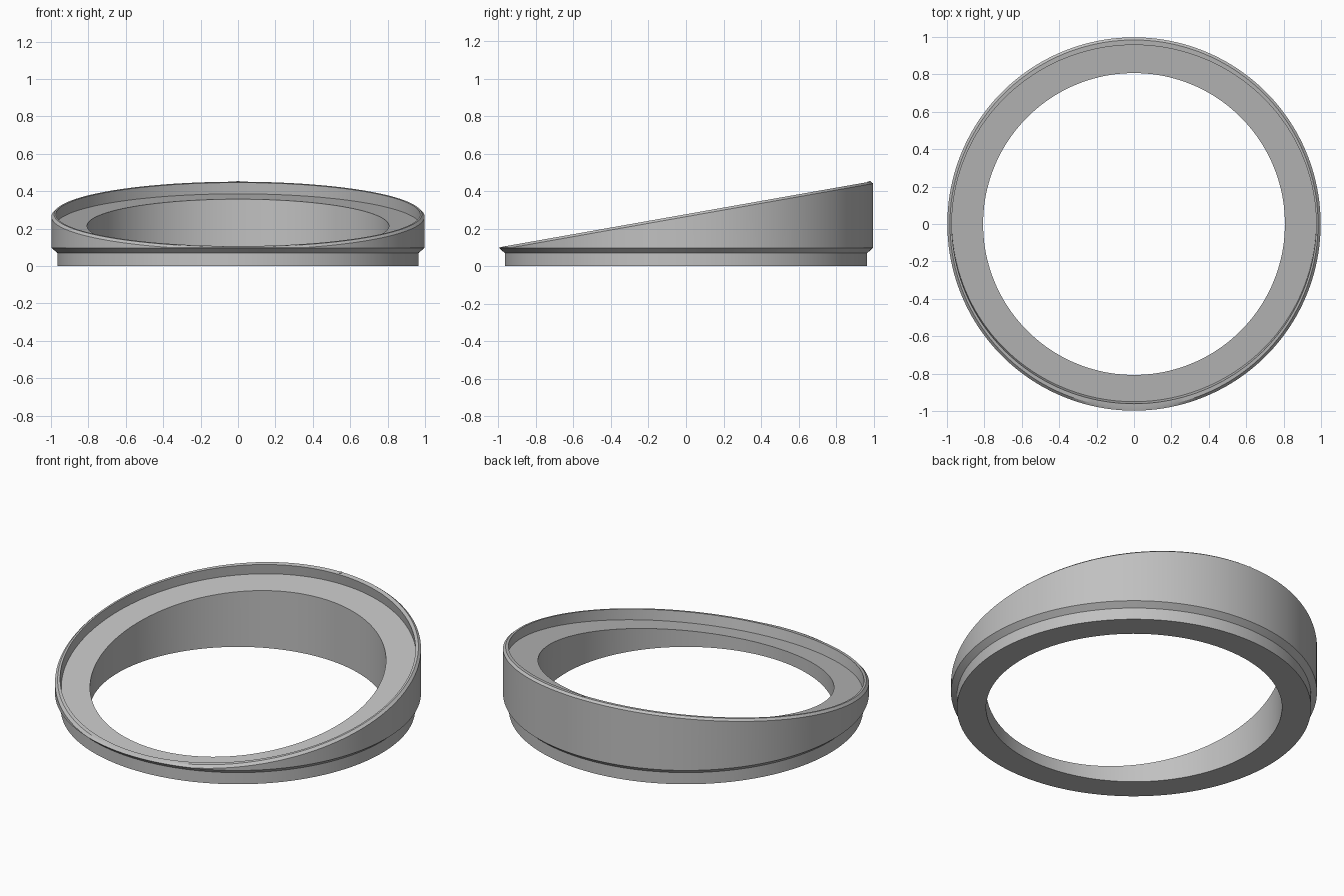
import bpy, bmesh, math

cube = bpy.data.objects.get("Cube")
if cube:
    bpy.data.objects.remove(cube, do_unlink=True)

SEGMENTS = 160
SLOPE = 0.177
TILT = math.atan(SLOPE)
RIM_Z, FLOOR_Z = 0.277, 0.215

grey = bpy.data.materials.new("satin grey")
grey.use_nodes = True
colour = (0.53, 0.53, 0.53, 1)
grey.diffuse_color = colour
grey.node_tree.nodes["Principled BSDF"].inputs["Base Color"].default_value = colour


def flat(radius, z):
    """Level circle."""
    return lambda c, s: (radius * c, radius * s, z)


def sliced(radius, z, lowest=0):
    """Upright cylinder cut by the sloping plane."""
    return lambda c, s: (radius * c, radius * s, max(lowest, z + SLOPE * radius * s))


def tilted(radius, z, shift):
    """True circle lying in the sloping plane."""
    def point(c, s):
        y = shift + radius * s * math.cos(TILT)
        return (radius * c, y, z + SLOPE * y)
    return point


# Closed cross-section, from the foot up the outside and down the bore
rings = [
    flat(0.966, 0), flat(0.966, 0.07), flat(0.998, 0.098),
    sliced(0.998, RIM_Z - 0.013, 0.0985), sliced(0.984, RIM_Z),
    tilted(0.974, RIM_Z, -0.002), tilted(0.974, FLOOR_Z, 0.009),
    sliced(0.807, FLOOR_Z), flat(0.807, 0),
]

bm = bmesh.new()
loops = []
for ring in rings:
    angles = [math.tau * i / SEGMENTS for i in range(SEGMENTS)]
    loops.append([bm.verts.new(ring(math.cos(a), math.sin(a))) for a in angles])
for lower, upper in zip(loops, loops[1:] + loops[:1]):
    for i in range(SEGMENTS):
        j = (i + 1) % SEGMENTS
        bm.faces.new((lower[i], lower[j], upper[j], upper[i]))
bmesh.ops.recalc_face_normals(bm, faces=bm.faces)
mesh = bpy.data.meshes.new("sloped_ring")
bm.to_mesh(mesh)
bm.free()
mesh.materials.append(grey)
body = bpy.data.objects.new("sloped_ring", mesh)
bpy.context.collection.objects.link(body)

bpy.ops.object.select_all(action="DESELECT")
body.select_set(True)
bpy.context.view_layer.objects.active = body
bpy.ops.object.shade_smooth_by_angle(angle=math.radians(25))

# Tiny index mark on the high point of the rim
bpy.ops.mesh.primitive_cylinder_add(
    vertices=12, radius=0.009, depth=0.006,
    location=(0, 0.976, RIM_Z + SLOPE * 0.976), rotation=(TILT, 0, 0))
mark = bpy.context.object
mark.name = "rim_index_mark"
mark.data.materials.append(grey)
